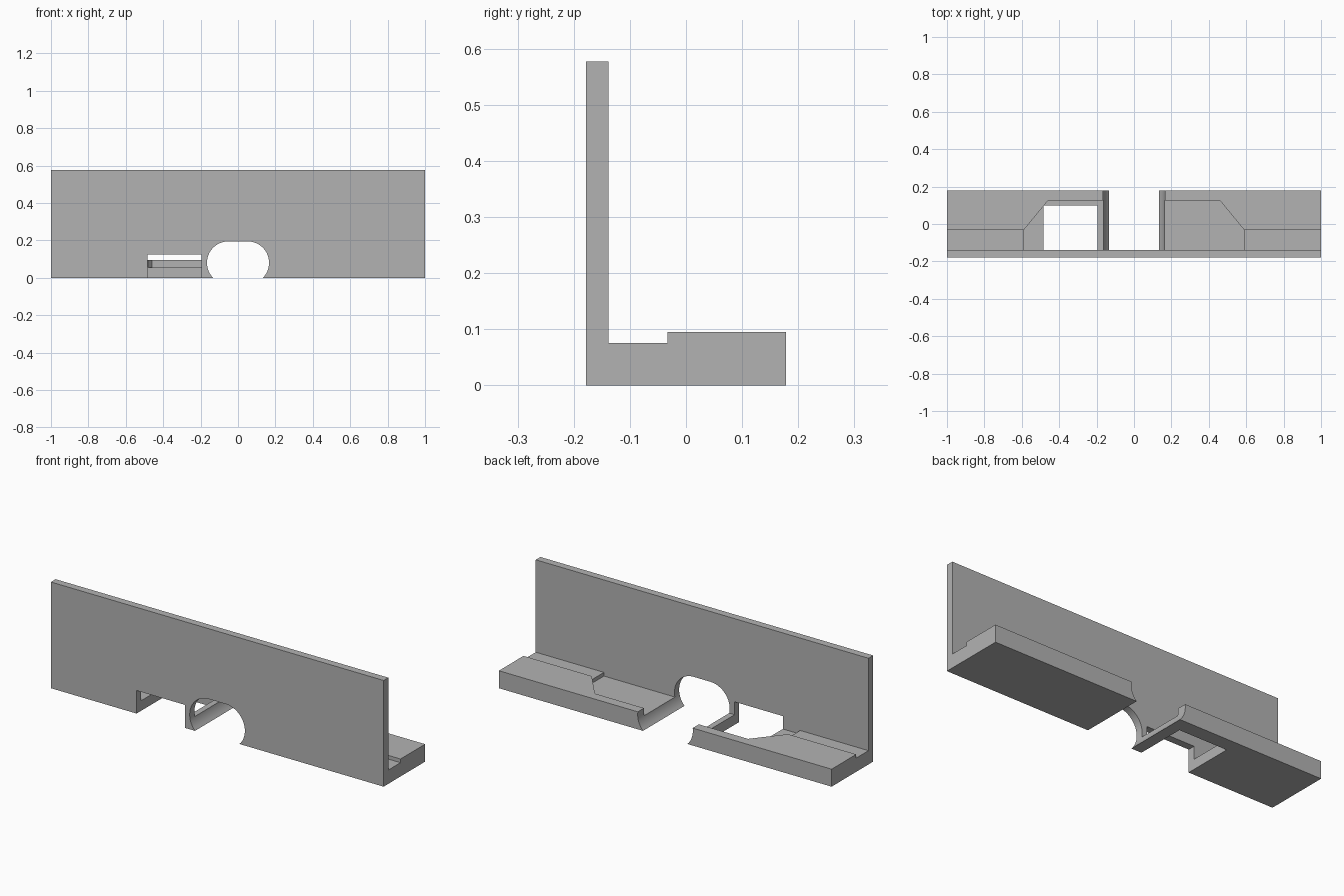
import bpy
import bmesh
from math import sin, cos, pi, radians
from mathutils import Vector

cube = bpy.data.objects.get("Cube")
if cube:
    bpy.data.objects.remove(cube, do_unlink=True)

grey = bpy.data.materials.new("plain grey")
grey.use_nodes = True
grey.diffuse_color = (0.45, 0.45, 0.45, 1)
grey.node_tree.nodes["Principled BSDF"].inputs["Base Color"].default_value = grey.diffuse_color


def prism(name, outline, depth):
    """Extrude a closed outline of 3D points along a depth vector."""
    bm = bmesh.new()
    face = bm.faces.new([bm.verts.new(p) for p in outline])
    top = bmesh.ops.extrude_face_region(bm, geom=[face])["geom"]
    bmesh.ops.translate(bm, vec=Vector(depth),
                        verts=[v for v in top if isinstance(v, bmesh.types.BMVert)])
    bmesh.ops.recalc_face_normals(bm, faces=bm.faces)
    mesh = bpy.data.meshes.new(name)
    bm.to_mesh(mesh)
    bm.free()
    mesh.materials.append(grey)
    obj = bpy.data.objects.new(name, mesh)
    bpy.context.collection.objects.link(obj)
    return obj


FRONT, WALL, STEP, BACK = -0.178, -0.138, -0.033, 0.178
TOP, LEDGE, CHANNEL, POCKET = 0.577, 0.095, 0.075, 0.055

# L-shaped bracket: upright front plate, shallow channel and raised rear ledge
profile = [(FRONT, 0), (BACK, 0), (BACK, LEDGE), (STEP, LEDGE),
           (STEP, CHANNEL), (WALL, CHANNEL), (WALL, TOP), (FRONT, TOP)]
bracket = prism("bracket", [(-1, y, z) for y, z in profile], (2, 0, 0))

# Tapered pocket sunk into the base
pocket = [(-0.59, WALL), (0.59, WALL), (0.59, STEP),
          (0.46, 0.125), (-0.46, 0.125), (-0.59, STEP)]
pocket_cutter = prism("pocket_cutter", [(x, y, POCKET) for x, y in pocket], (0, 0, 0.2))

# Rectangular window through the plate and floor
window = [(-0.485, -0.1), (-0.195, -0.1), (-0.195, 0.125), (-0.485, 0.125)]
window_cutter = prism("window_cutter", [(x, -0.3, z) for x, z in window], (0, 0.4, 0))

# Rounded opening through the middle, open at the bottom
radius, offset, height = 0.115, 0.051, 0.08
steps = 24
arch = [(side * offset + radius * cos(start + pi * i / steps),
         height + radius * sin(start + pi * i / steps))
        for side, start in ((1, -pi / 2), (-1, pi / 2)) for i in range(steps + 1)]
arch_cutter = prism("arch_cutter", [(x, -0.3, z) for x, z in arch], (0, 0.6, 0))

for cutter in (pocket_cutter, window_cutter, arch_cutter):
    cut = bracket.modifiers.new(cutter.name, "BOOLEAN")
    cut.operation = "DIFFERENCE"
    cut.solver = "EXACT"
    cut.object = cutter

# Apply the cuts and discard the cutters
bpy.ops.object.select_all(action="DESELECT")
bracket.select_set(True)
bpy.context.view_layer.objects.active = bracket
for cutter in (pocket_cutter, window_cutter, arch_cutter):
    bpy.ops.object.modifier_apply(modifier=cutter.name)
    bpy.data.objects.remove(cutter, do_unlink=True)
bpy.ops.object.shade_smooth_by_angle(angle=radians(25))
